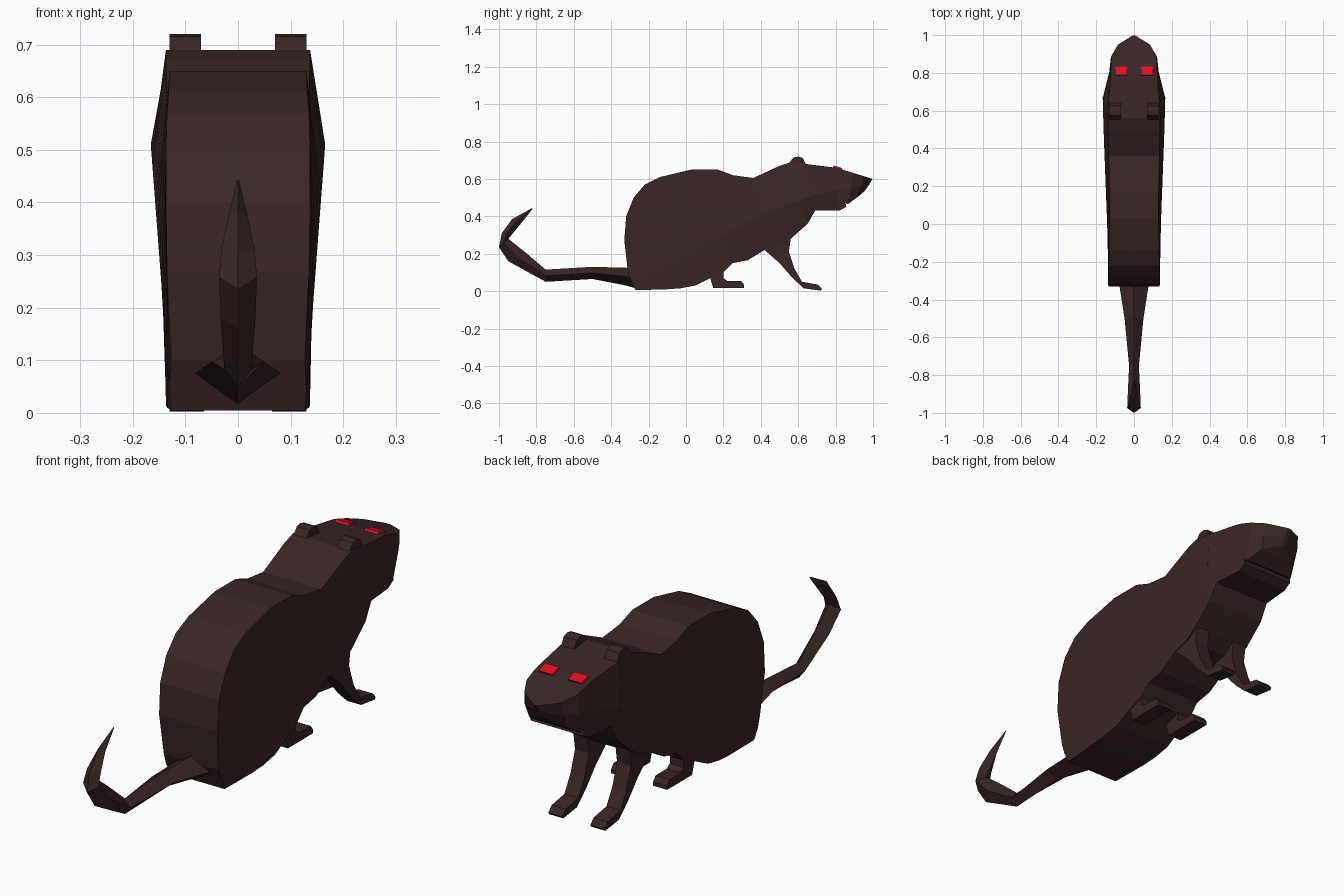
import bpy, bmesh


def material(name, rgb):
    m = bpy.data.materials.new(name)
    m.diffuse_color = (*rgb, 1)
    return m


FUR = material("dark brown fur", (0.042, 0.019, 0.019))
RED = material("red eye", (0.74, 0.005, 0.016))


def make(name, bm, mat):
    bmesh.ops.recalc_face_normals(bm, faces=bm.faces)
    me = bpy.data.meshes.new(name)
    bm.to_mesh(me)
    bm.free()
    me.materials.append(mat)
    ob = bpy.data.objects.new(name, me)
    bpy.context.collection.objects.link(ob)
    return ob


def loft(name, rings, mat):
    """Skin a list of equal-length closed rings and cap both ends."""
    bm = bmesh.new()
    vs = [[bm.verts.new(p) for p in r] for r in rings]
    n = len(rings[0])
    for a, b in zip(vs, vs[1:]):
        for i in range(n):
            j = (i + 1) % n
            bm.faces.new((a[i], a[j], b[j], b[i]))
    bm.faces.new(vs[0])
    bm.faces.new(vs[-1])
    return make(name, bm, mat)


def prism(name, x0, x1, profile, mat):
    """Extrude a (y, z) outline between two x positions."""
    return loft(name, [[(x, y, z) for y, z in profile] for x in (x0, x1)], mat)


def section(top, bot, mid, rim, w):
    """Six-sided body section: flat top and bottom, ridge on each side."""
    return [(-rim, *top), (rim, *top), (w, *mid), (rim, *bot), (-rim, *bot), (-w, *mid)]


# Torso: back point, belly point and side-ridge point of each section, rim half width
torso = [
    ((-.31, .10), (-.27, .005), (-.29, .05), .127),
    ((-.33, .27), (-.10, .01), (-.20, .10), .135),
    ((-.32, .40), (-.03, .015), (-.13, .135), .137),
    ((-.28, .50), (.05, .03), (-.06, .17), .137),
    ((-.22, .57), (.13, .07), (.02, .21), .135),
    ((-.14, .61), (.20, .10), (.10, .25), .132),
    ((.03, .65), (.25, .15), (.20, .30), .13),
    ((.17, .65), (.33, .165), (.30, .35), .13),
    ((.25, .62), (.42, .22), (.37, .385), .132),
    ((.36, .605), (.50, .24), (.44, .42), .135),
    ((.50, .67), (.56, .28), (.54, .465), .137),
    ((.56, .69), (.65, .36), (.61, .485), .137),
    ((.64, .68), (.69, .43), (.67, .51), .135),
]
loft("body", [section(t, b, m, r, max(r, .127 + .076 * m[1])) for t, b, m, r in torso], FUR)

# Head with a small mouth notch, tapering to a pointed nose
head = [
    ((.64, .68), (.69, .43), (.67, .51), .135, .165),
    ((.80, .66), (.82, .43), (.81, .54), .123, .13),
    ((.83, .652), (.855, .45), (.845, .54), .122, .127),
    ((.84, .649), (.84, .48), (.85, .54), .122, .126),
    ((.89, .633), (.865, .465), (.885, .55), .117, .122),
    ((.95, .615), (.92, .505), (.94, .56), .085, .09),
    ((.997, .60), (.955, .535), (.98, .57), .008, .01),
]
loft("head", [section(*s) for s in head], FUR)

# Tail: diamond section (top point, bottom point, half width), curling up
tail = [
    ((-.25, .13), (-.25, .01), .088),
    ((-.32, .125), (-.32, .03), .078),
    ((-.50, .13), (-.50, .065), .05),
    ((-.75, .115), (-.75, .05), .026),
    ((-.85, .20), (-.95, .16), .033),
    ((-.95, .28), (-1.0, .235), .036),
    ((-.925, .31), (-.985, .31), .032),
    ((-.88, .365), (-.93, .385), .018),
    ((-.82, .44), (-.825, .443), .002),
]
rings = []
for t, b, w in tail:
    m = ((t[0] + b[0]) / 2, (t[1] + b[1]) / 2)
    rings.append([(0, *t), (w, *m), (0, *b), (-w, *m)])
loft("tail", rings, FUR)

front_leg = [(.42, .22), (.50, .15), (.57, .07), (.63, .015), (.72, .003), (.727, .012),
             (.705, .035), (.62, .05), (.58, .12), (.55, .21), (.56, .28), (.50, .34), (.42, .32)]
hind_leg = [(.10, .14), (.13, .07), (.145, .018), (.31, .018), (.31, .035), (.295, .055),
            (.22, .055), (.20, .07), (.20, .10), (.25, .16)]
ear = [(.54, .66), (.555, .69), (.575, .715), (.60, .72), (.625, .712), (.64, .68), (.64, .66)]
eye = [(.785, .662), (.79, .672), (.835, .658), (.83, .648)]

# Mirrored parts
for s, side in ((-1, "left"), (1, "right")):
    prism("front_leg_" + side, s * .065, s * .13, front_leg, FUR)
    prism("hind_leg_" + side, s * .065, s * .13, hind_leg, FUR)
    prism("ear_" + side, s * .07, s * .13, ear, FUR)
    prism("eye_" + side, s * .036, s * .10, eye, RED)
